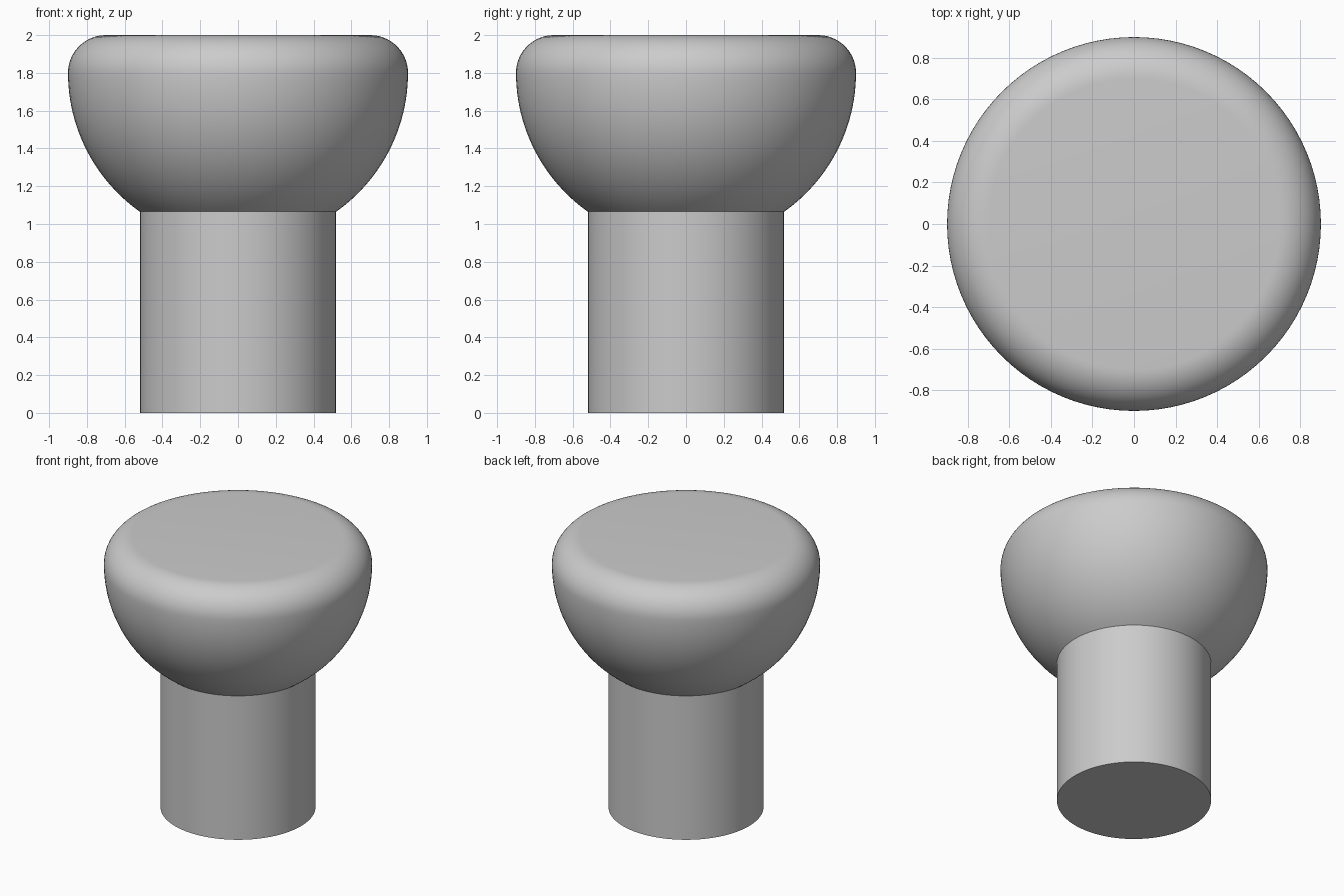
import bpy
import bmesh
import math

SEGMENTS = 96

cube = bpy.data.objects.get("Cube")
if cube:
    bpy.data.objects.remove(cube, do_unlink=True)

grey = bpy.data.materials.new("plain grey")
grey.use_nodes = True
colour = (0.6, 0.6, 0.6, 1)
grey.diffuse_color = colour
grey.node_tree.nodes["Principled BSDF"].inputs["Base Color"].default_value = colour


def arc(cx, cz, radius, start, end, steps):
    """Points (radius, height) along a circular arc, angles in radians."""
    angles = [start + (end - start) * i / steps for i in range(steps + 1)]
    return [(cx + radius * math.cos(a), cz + radius * math.sin(a)) for a in angles]


def lathe(name, profile):
    """Spin a profile that starts and ends on the z axis."""
    bm = bmesh.new()
    verts = [bm.verts.new((r, 0, z)) for r, z in profile]
    edges = [bm.edges.new(pair) for pair in zip(verts, verts[1:])]
    bmesh.ops.spin(bm, geom=verts + edges, cent=(0, 0, 0), axis=(0, 0, 1),
                   angle=math.tau, steps=SEGMENTS, use_merge=True)
    bmesh.ops.remove_doubles(bm, verts=bm.verts, dist=0.0001)
    bmesh.ops.recalc_face_normals(bm, faces=bm.faces)
    mesh = bpy.data.meshes.new(name)
    bm.to_mesh(mesh)
    bm.free()
    mesh.materials.append(grey)
    obj = bpy.data.objects.new(name, mesh)
    bpy.context.collection.objects.link(obj)
    bpy.ops.object.select_all(action="DESELECT")
    obj.select_set(True)
    bpy.context.view_layer.objects.active = obj
    bpy.ops.object.shade_smooth_by_angle(angle=math.radians(30))
    return obj


# One closed body: straight stem, round bowl, softly rounded flat-topped rim
stem_radius, head_radius, head_z, rim = 0.52, 0.9, 1.8, 0.2
neck_angle = -math.acos(stem_radius / head_radius)
bowl = arc(0, head_z, head_radius, neck_angle, 0, 24)
edge = arc(head_radius - rim, head_z, rim, 0, math.pi / 2, 14)
lathe("knob", [(0, 0), (stem_radius, 0)] + bowl + edge[1:] + [(0, head_z + rim)])
